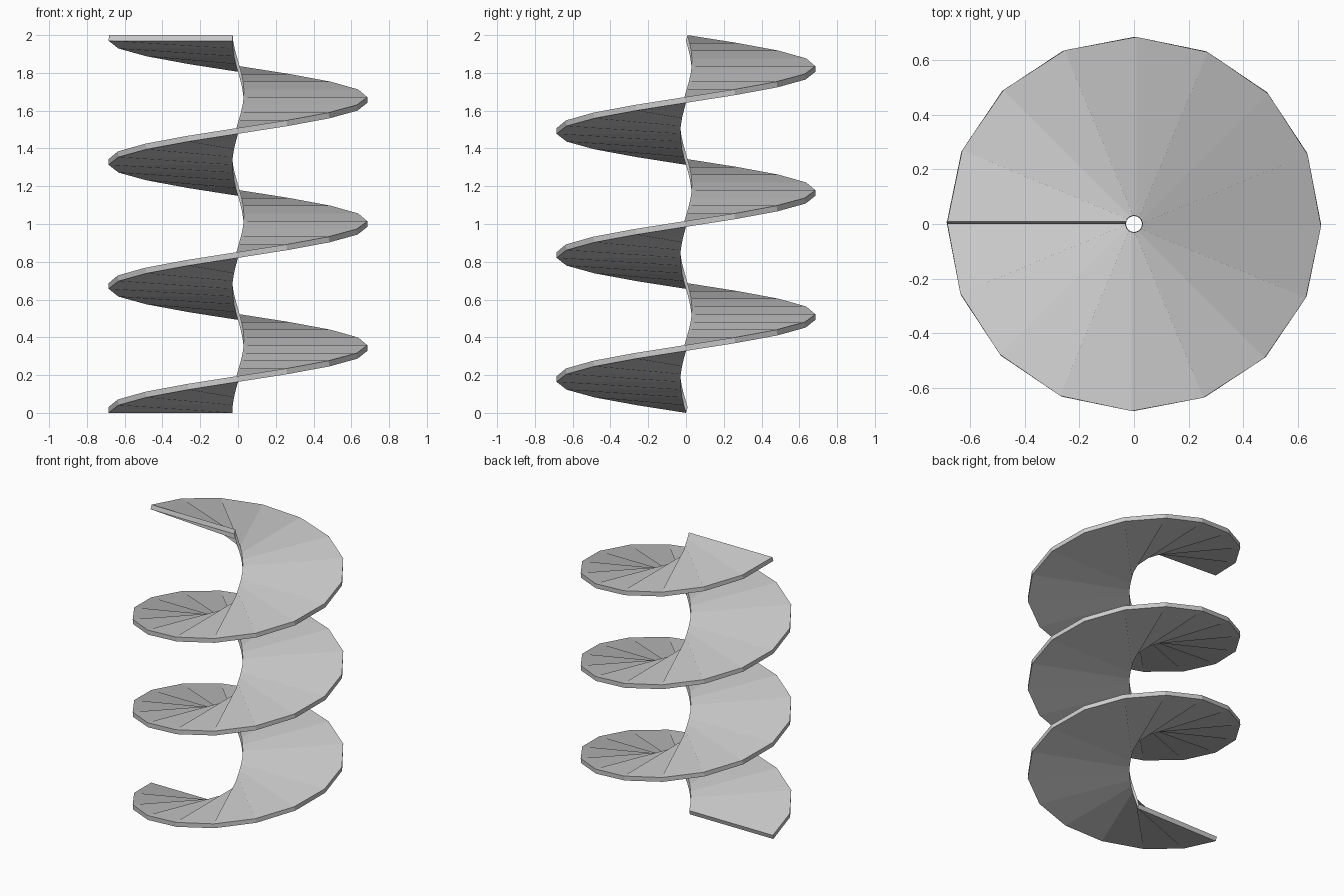
import bpy
import bmesh
from math import cos, sin, pi

cube = bpy.data.objects.get("Cube")
if cube:
    bpy.data.objects.remove(cube, do_unlink=True)

TURNS, STEPS = 3, 16
INNER, OUTER = 0.03, 0.685
RISE, THICKNESS = 1.97, 0.031

# Plain grey material
grey = bpy.data.materials.new("light_grey")
grey.use_nodes = True
colour = (0.6, 0.6, 0.6, 1)
grey.diffuse_color = colour
grey.node_tree.nodes["Principled BSDF"].inputs["Base Color"].default_value = colour

# Underside of the ramp: one radial edge swept up around the axis
bm = bmesh.new()
total = TURNS * STEPS
rows = []
for i in range(total + 1):
    a = pi + 2 * pi * i / STEPS
    z = RISE * i / total
    rows.append([bm.verts.new((r * cos(a), r * sin(a), z)) for r in (INNER, OUTER)])
for (in_a, out_a), (in_b, out_b) in zip(rows, rows[1:]):
    bm.faces.new((in_a, out_a, out_b, in_b))
bm.normal_update()

mesh = bpy.data.meshes.new("spiral_ramp")
bm.to_mesh(mesh)
bm.free()
mesh.materials.append(grey)
ramp = bpy.data.objects.new("spiral_ramp", mesh)
bpy.context.collection.objects.link(ramp)

# Thicken upward into a solid ribbon
solid = ramp.modifiers.new("thickness", "SOLIDIFY")
solid.thickness = THICKNESS
solid.offset = 1
